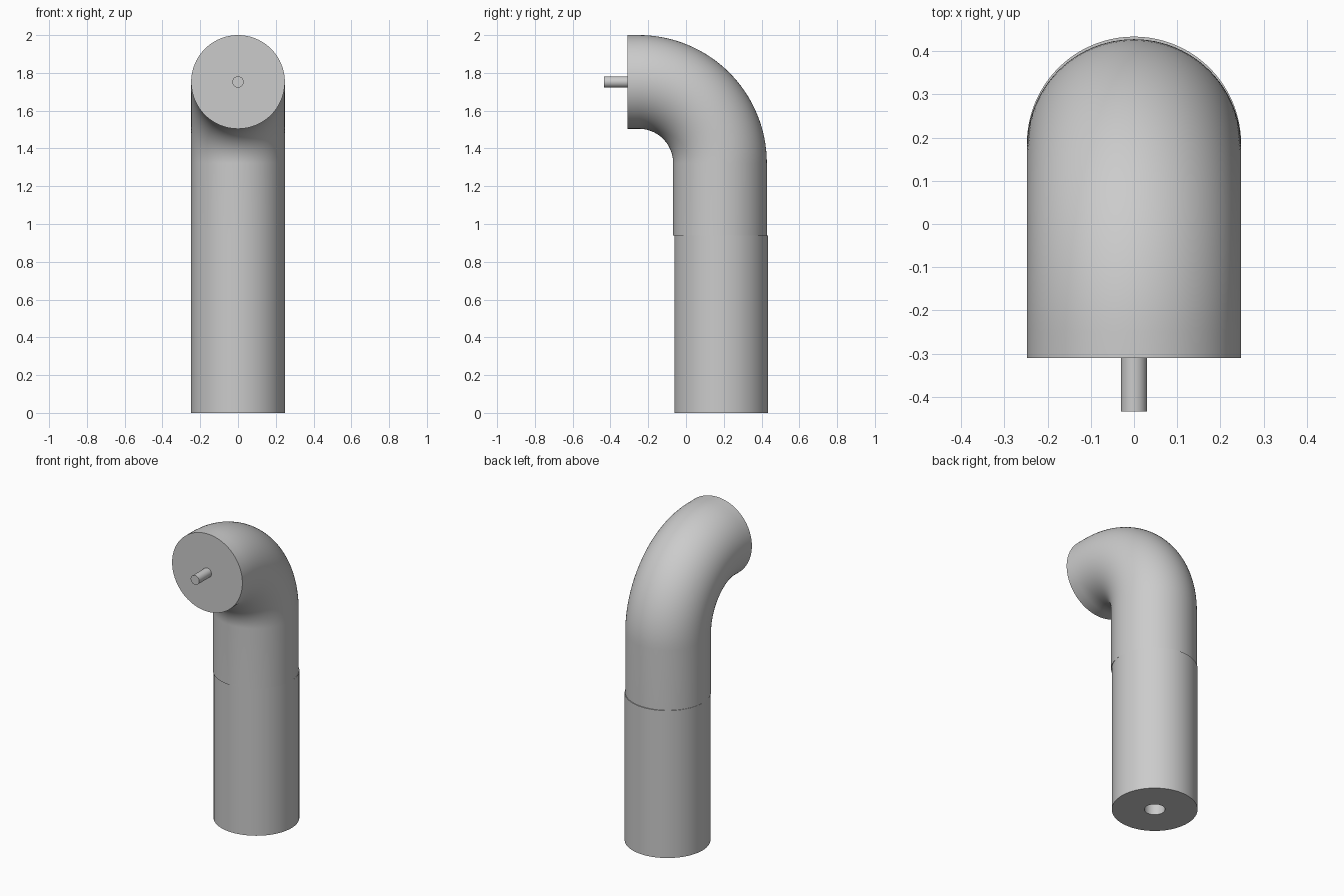
import bpy, bmesh, math
from mathutils import Vector

cube = bpy.data.objects.get("Cube")
if cube:
    bpy.data.objects.remove(cube, do_unlink=True)

GREY = (0.6, 0.6, 0.6, 1)
grey = bpy.data.materials.new("plain grey")
grey.use_nodes = True
grey.diffuse_color = GREY
grey.node_tree.nodes["Principled BSDF"].inputs["Base Color"].default_value = GREY

RADIUS = 0.248
SEAM = 0.94
SIDES = 96


def sweep(name, rings, sides):
    """Skin capped circles given as (y, z, tilt, radius); tilt 0 faces up, 90 faces front."""
    bm = bmesh.new()
    loops = []
    for y, z, tilt, radius in rings:
        out = Vector((0, math.cos(tilt), math.sin(tilt)))
        loop = []
        for i in range(sides):
            a = math.tau * i / sides
            loop.append(bm.verts.new(Vector((radius * math.cos(a), y, z)) + out * radius * math.sin(a)))
        loops.append(loop)
    for low, high in zip(loops, loops[1:]):
        for i in range(sides):
            j = (i + 1) % sides
            bm.faces.new((low[i], low[j], high[j], high[i]))
    bm.faces.new(loops[0][::-1])
    bm.faces.new(loops[-1])
    bmesh.ops.recalc_face_normals(bm, faces=bm.faces[:])
    mesh = bpy.data.meshes.new(name)
    bm.to_mesh(mesh)
    bm.free()
    mesh.materials.append(grey)
    obj = bpy.data.objects.new(name, mesh)
    bpy.context.collection.objects.link(obj)
    bpy.ops.object.select_all(action='DESELECT')
    obj.select_set(True)
    bpy.context.view_layer.objects.active = obj
    bpy.ops.object.shade_smooth_by_angle(angle=math.radians(35))
    return obj


# Straight lower pipe with a blind socket in its base
SOCKET, DEPTH = 0.06, 0.125
low_y = 0.186
sweep("lower_pipe", [(low_y, DEPTH, 0, SOCKET), (low_y, 0, 0, SOCKET),
                     (low_y, 0, 0, RADIUS), (low_y, SEAM, 0, RADIUS)], SIDES)

# Upper pipe: short riser, quarter bend, short straight mouth
bend_y, bend_z, bend_r = -0.25, 1.322, 0.43
mouth_y = -0.31
rings = [(bend_y + bend_r, SEAM, 0, RADIUS)]
STEPS = 32
for k in range(STEPS + 1):
    t = math.pi / 2 * k / STEPS
    rings.append((bend_y + bend_r * math.cos(t), bend_z + bend_r * math.sin(t), t, RADIUS))
rings.append((mouth_y, bend_z + bend_r, math.pi / 2, RADIUS))
sweep("upper_elbow", rings, SIDES)

# Thin peg standing out of the mouth
peg_z = bend_z + bend_r
sweep("peg", [(mouth_y + 0.01, peg_z, math.pi / 2, 0.03),
              (-0.434, peg_z, math.pi / 2, 0.03)], 32)
